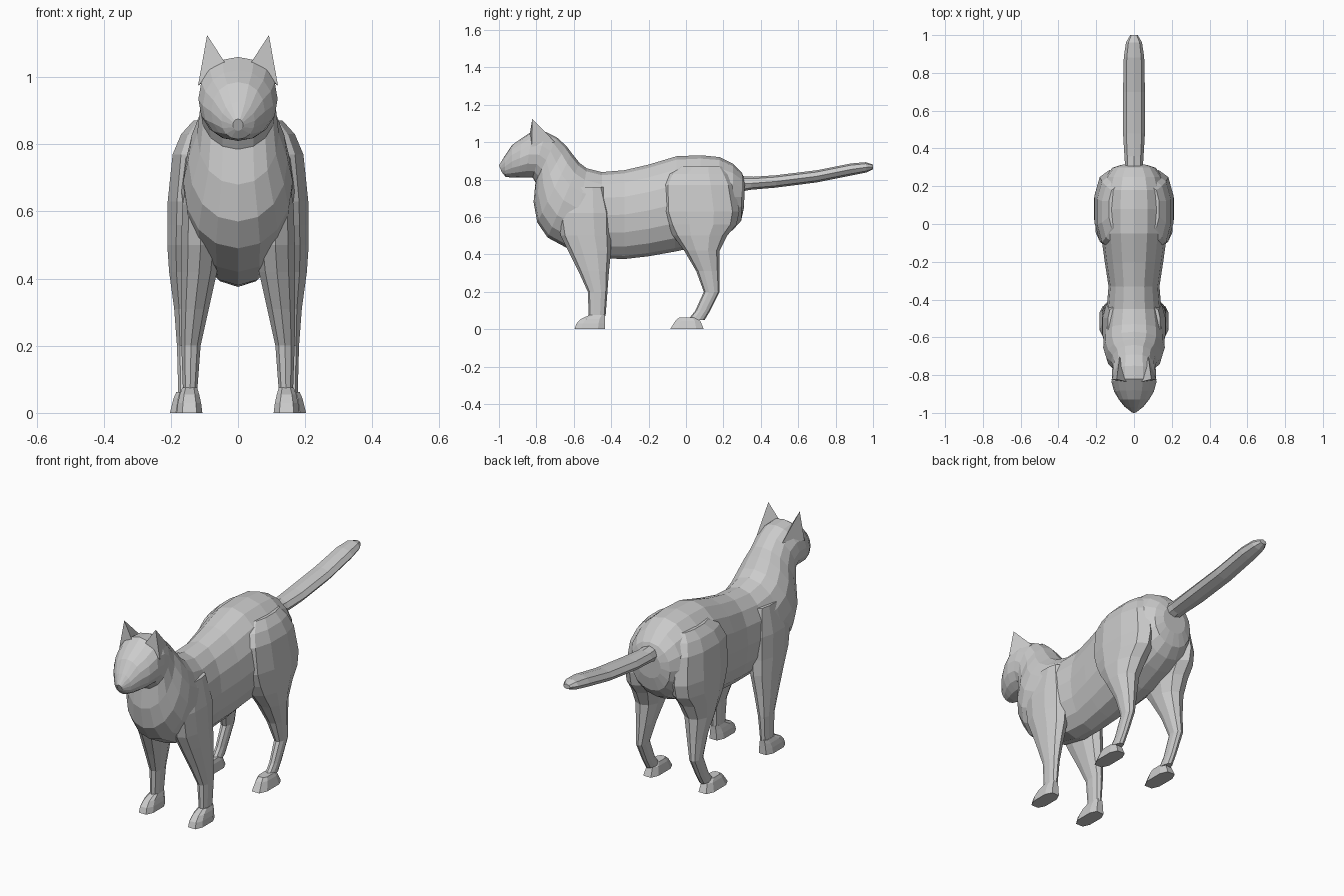
import bpy, bmesh, math
from mathutils import Vector


def make_object(name, bm):
    bmesh.ops.recalc_face_normals(bm, faces=bm.faces)
    mesh = bpy.data.meshes.new(name)
    bm.to_mesh(mesh)
    bm.free()
    obj = bpy.data.objects.new(name, mesh)
    bpy.context.collection.objects.link(obj)
    return obj


def loft(name, rings, sides, power=2.0, phase=0.0):
    """Skin flat-faced rings; each ring is (centre, half axis a, half axis b)."""
    bm = bmesh.new()
    loops = []
    for c, a, b in rings:
        loop = []
        for i in range(sides):
            t = 2 * math.pi * (i + phase) / sides
            u, v = math.cos(t), math.sin(t)
            u = math.copysign(abs(u) ** (2 / power), u)
            v = math.copysign(abs(v) ** (2 / power), v)
            loop.append(bm.verts.new(c + a * u + b * v))
        loops.append(loop)
    for p, q in zip(loops, loops[1:]):
        for i in range(sides):
            j = (i + 1) % sides
            bm.faces.new((p[i], p[j], q[j], q[i]))
    bm.faces.new(loops[0])
    bm.faces.new(loops[-1])
    return make_object(name, bm)


def spine_ring(yt, zt, yb, zb, w):
    """Ring from its top and bottom points in side view and its half width."""
    top, bottom = Vector((0, yt, zt)), Vector((0, yb, zb))
    return (top + bottom) / 2, Vector((w, 0, 0)), (top - bottom) / 2


def leg_ring(side, z, y0, y1, x0, x1):
    """Horizontal ring from its extents."""
    return (Vector((side * (x0 + x1) / 2, (y0 + y1) / 2, z)),
            Vector(((x1 - x0) / 2, 0, 0)), Vector((0, (y1 - y0) / 2, 0)))


# Body: rump, back, chest, neck and head in one sweep
body = [
    (.315, .79, .31, .65, .07), (.30, .835, .295, .58, .115),
    (.25, .885, .25, .53, .15), (.18, .92, .18, .49, .17),
    (.08, .93, .06, .44, .18), (-.05, .925, -.06, .415, .175),
    (-.20, .88, -.20, .39, .155), (-.33, .85, -.33, .375, .135),
    (-.45, .84, -.45, .38, .145), (-.53, .86, -.61, .42, .16),
    (-.57, .89, -.74, .49, .163), (-.61, .94, -.795, .57, .148),
    (-.64, .98, -.815, .68, .122), (-.69, 1.025, -.805, .785, .113),
    (-.75, 1.055, -.82, .81, .117), (-.82, 1.06, -.86, .81, .118),
    (-.88, 1.02, -.895, .81, .105), (-.93, .985, -.93, .81, .08),
    (-.97, .925, -.965, .815, .05), (-1.0, .875, -.985, .84, .015),
]
loft("body_and_head", [spine_ring(*r) for r in body], 16, 2.1)

# Tail
tail = [
    (.27, .82, .27, .73, .045), (.36, .815, .34, .745, .05),
    (.48, .823, .48, .757, .058), (.70, .85, .70, .785, .058),
    (.88, .886, .89, .823, .054), (.96, .893, .965, .838, .042),
    (1.0, .88, 1.0, .855, .02),
]
loft("tail", [spine_ring(*r) for r in tail], 8)

# Leg sections: z, back-front extents, inner-outer extents
front_leg = [
    (.76, -.62, -.44, .08, .14), (.62, -.69, -.40, .06, .168),
    (.50, -.67, -.40, .05, .172), (.42, -.63, -.40, .06, .172),
    (.31, -.575, -.412, .085, .172), (.20, -.525, -.42, .11, .17),
    (.07, -.52, -.43, .12, .165),
]
front_paw = [
    (.075, -.52, -.43, .12, .167), (.055, -.565, -.43, .114, .175),
    (.03, -.59, -.43, .108, .181), (0, -.60, -.43, .104, .185),
]
hind_leg = [
    (.87, -.04, .20, .05, .135), (.83, -.10, .23, .05, .172),
    (.77, -.13, .26, .05, .198), (.63, -.13, .285, .05, .213),
    (.56, -.105, .27, .052, .214), (.50, -.07, .22, .06, .214),
    (.42, -.01, .18, .08, .208), (.31, .055, .178, .105, .192),
    (.20, .095, .18, .13, .183), (.10, .05, .13, .135, .18),
    (.05, .01, .10, .135, .18),
]
hind_paw = [
    (.062, -.04, .055, .135, .185), (.045, -.06, .08, .128, .193),
    (0, -.09, .10, .12, .205),
]

for side, label in ((-1, "right"), (1, "left")):
    for name, rings, n, power, phase in (
            ("front_leg", front_leg, 10, 2.2, .5), ("front_paw", front_paw, 8, 3, .5),
            ("hind_leg", hind_leg, 10, 2.2, .5), ("hind_paw", hind_paw, 8, 3, .5)):
        loft(f"{label}_{name}", [leg_ring(side, *r) for r in rings], n, power, phase)

    # Pointed ear
    bm = bmesh.new()
    inner, outer, back, tip = [bm.verts.new((side * x, y, z)) for x, y, z in (
        (.04, -.835, 1.045), (.119, -.825, .975), (.075, -.70, 1.0), (.092, -.822, 1.125))]
    for tri in ((inner, outer, tip), (outer, back, tip), (back, inner, tip), (inner, back, outer)):
        bm.faces.new(tri)
    make_object(f"{label}_ear", bm)
